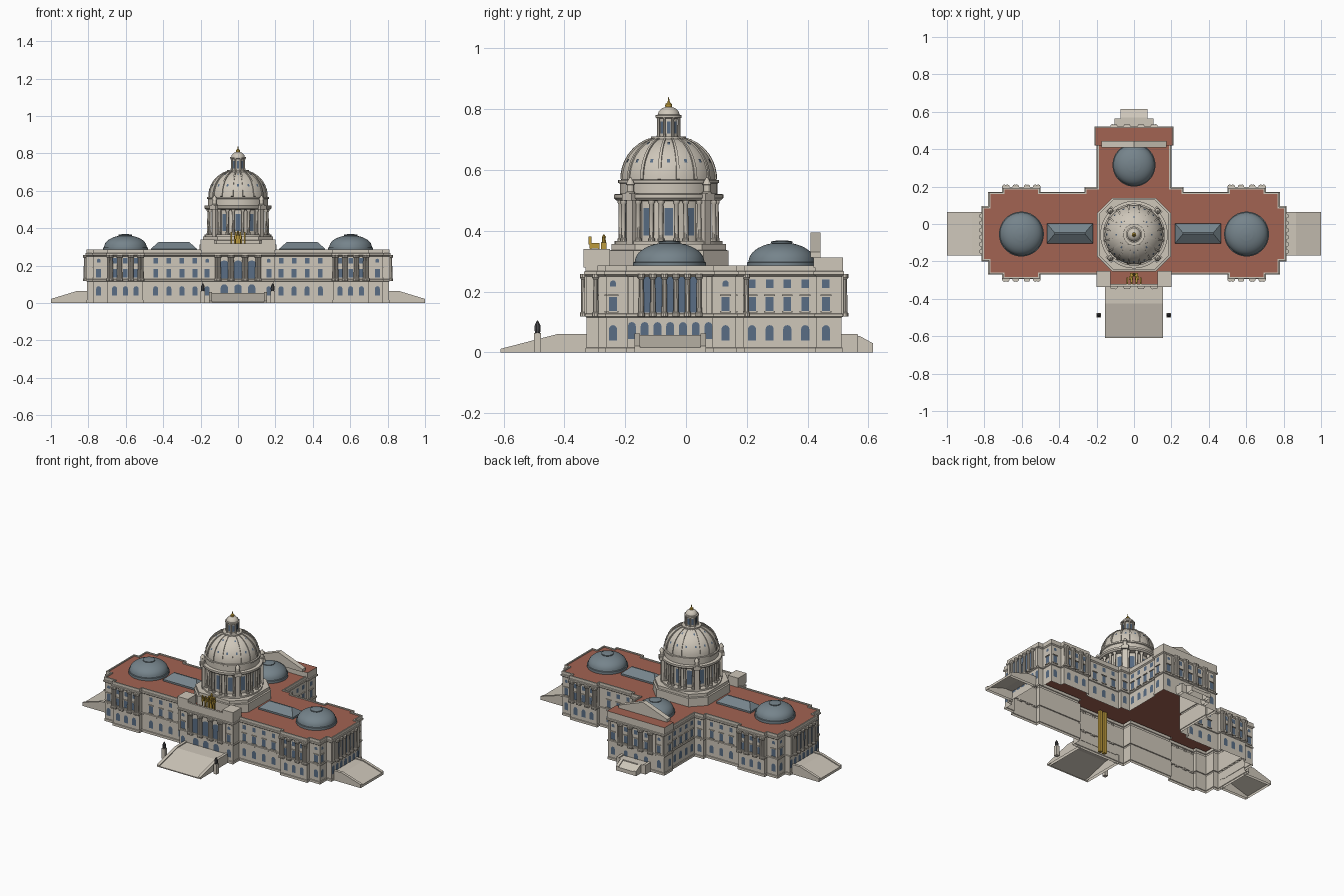
import bpy, bmesh
from math import sin, cos, pi, radians
from mathutils import Vector

if "Cube" in bpy.data.objects:
    bpy.data.objects.remove(bpy.data.objects["Cube"])


def material(name, rgb):
    m = bpy.data.materials.new(name)
    m.use_nodes = True
    m.diffuse_color = (*rgb, 1)
    m.node_tree.nodes["Principled BSDF"].inputs["Base Color"].default_value = (*rgb, 1)
    return m


STONE = material("pale stone", (0.62, 0.57, 0.49))
RED = material("terracotta roof", (0.36, 0.125, 0.085))
SLATE = material("slate grey", (0.18, 0.23, 0.26))
GLASS = material("blue glass", (0.1, 0.155, 0.235))
GOLD = material("gold", (0.5, 0.32, 0.045))
BRONZE = material("dark bronze", (0.07, 0.07, 0.075))


class Part:
    """Collects pieces in one mesh; each piece is lofted through closed rings."""

    def __init__(self, name, *mats):
        self.name, self.mats, self.bm = name, mats, bmesh.new()

    def loft(self, rings, bottom=True, top=True, top_mat=0):
        rows = [[self.bm.verts.new(p) for p in r] for r in rings]
        n = len(rows[0])
        for a, b in zip(rows, rows[1:]):
            for i in range(n):
                j = (i + 1) % n
                self.bm.faces.new((a[i], a[j], b[j], b[i]))
        if bottom:
            self.bm.faces.new(rows[0][::-1])
        if top:
            self.bm.faces.new(rows[-1]).material_index = top_mat

    def box(self, x0, x1, y0, y1, z0, z1, **kw):
        ring = [(x0, y0), (x1, y0), (x1, y1), (x0, y1)]
        self.loft([[(x, y, z) for x, y in ring] for z in (z0, z1)], **kw)

    def lathe(self, cx, cy, profile, segs=12, **kw):
        angles = [2 * pi * (i + 0.5) / segs for i in range(segs)]
        self.loft([[(cx + r * cos(a), cy + r * sin(a), z) for a in angles]
                   for r, z in profile], **kw)

    def finish(self, smooth=False, recalc=True):
        if recalc:
            bmesh.ops.recalc_face_normals(self.bm, faces=self.bm.faces)
        mesh = bpy.data.meshes.new(self.name)
        self.bm.to_mesh(mesh)
        self.bm.free()
        for m in self.mats:
            mesh.materials.append(m)
        ob = bpy.data.objects.new(self.name, mesh)
        bpy.context.collection.objects.link(ob)
        if smooth:
            bpy.ops.object.select_all(action="DESELECT")
            ob.select_set(True)
            bpy.context.view_layer.objects.active = ob
            bpy.ops.object.shade_smooth_by_angle(angle=radians(35))


CY = -0.057   # middle of the great dome in y

# Main walls: a mirrored cross plan, lofted through plinth, band, cornice and parapet
half = [(.2, -.335), (.2, -.27), (.5, -.27), (.5, -.295), (.705, -.295), (.705, -.27),
        (.78, -.27), (.78, -.2), (.815, -.2), (.815, .095), (.78, .095), (.78, .172),
        (.705, .172), (.705, .197), (.5, .197), (.5, .172), (.265, .172), (.265, .197),
        (.2, .197), (.2, .42), (.21, .42), (.21, .52)]
plan = [Vector(p) for p in half + [(-x, y) for x, y in reversed(half)]]


def offset_plan(d, z):
    ring = []
    for i, p in enumerate(plan):
        e = [(p - plan[i - 1]).normalized(), (plan[(i + 1) % len(plan)] - p).normalized()]
        q = p + d * sum((Vector((v.y, -v.x)) for v in e), Vector((0, 0)))
        ring.append((q.x, q.y, z))
    return ring


walls = Part("main_walls", STONE, RED)
walls.loft([offset_plan(d, z) for d, z in [
    (-.005, 0), (-.005, .015), (-.008, .017), (-.008, .115), (-.003, .118), (-.003, .126),
    (-.008, .128), (-.008, .25), (0, .256), (0, .266), (-.004, .268), (-.004, .286),
    (-.012, .286), (-.012, .279)]], bottom=False, top_mat=1)
walls.finish(recalc=False)

# Raised rear attic with its gable
attic = Part("rear_attic", STONE, RED)
attic.box(-.206, .206, .42, .516, .279, .312, top_mat=1, bottom=False)
attic.loft([[(-.175, y, .312), (.175, y, .312), (.175, y, .33), (0, y, .395), (-.175, y, .33)]
            for y in (.41, .443)])
attic.finish()

# Front attic blocks and parapet
front = Part("front_attic", STONE)
for s in (-1, 1):
    front.box(*sorted((s * .125, s * .2)), -.337, -.25, .28, .34, bottom=False)
front.box(-.125, .125, -.335, -.322, .28, .318, bottom=False)
front.finish()

# Windows, sills, columns and pilasters along the facades
windows = Part("windows", GLASS)
trim = Part("sills_and_pilasters", STONE)
columns = Part("portico_columns", STONE)
SOUTH, NORTH, EAST, WEST = (0, -1), (0, 1), (1, 0), (-1, 0)


def window(x, y, n, w, z0, z1, arch=False):
    ux, uy = -n[1], n[0]
    h = w / 2
    pts = [(-h, z0), (h, z0)]
    if arch:
        pts += [(h * cos(k * pi / 6), z1 - h + h * sin(k * pi / 6)) for k in range(7)]
    else:
        pts += [(h, z1), (-h, z1)]
    windows.bm.faces.new([windows.bm.verts.new(
        (x + ux * t + n[0] * .002, y + uy * t + n[1] * .002, z)) for t, z in pts])


def slab(x, y, n, w, z0, z1, depth):
    hx = w / 2 * abs(n[1])
    hy = w / 2 * abs(n[0])
    trim.box(min(x - hx, x + n[0] * depth), max(x + hx, x + n[0] * depth),
             min(y - hy, y + n[1] * depth), max(y + hy, y + n[1] * depth), z0, z1)


def bay(x, y, n, rows="gmt"):
    if "g" in rows:
        window(x, y, n, .027, .04, .09, True)
    if "m" in rows:
        window(x, y, n, .026, .137, .183)
        slab(x, y, n, .036, .131, .136, .006)
        slab(x, y, n, .036, .186, .19, .006)
    if "t" in rows:
        window(x, y, n, .024, .212, .24)
    if "o" in rows:
        window(x, y, n, .02, .217, .237, True)


def column(x, y, n):
    columns.lathe(x + n[0] * .01, y + n[1] * .01, [
        (.012, .118), (.012, .13), (.009, .133), (.0075, .24), (.012, .246), (.012, .258)], 10)


for s, side in ((1, EAST), (-1, WEST)):
    for n, y_wing, y_pav in ((SOUTH, -.262, -.287), (NORTH, .164, .189)):
        for x in (.23, .30, .37, .44):                       # long wings
            bay(s * x, y_wing if x > .25 or n == SOUTH else .189, n)
        bay(s * .745, y_wing, n, "gmo")                      # outer corners
        for x in (.545, .6025, .66):                         # pavilions
            bay(s * x, y_pav, n)
        for x in (.512, .528, .567, .578, .627, .638, .677, .693):
            column(s * x, y_pav, n)
    for y in (-.24, .13):                                    # end corners
        bay(s * .772, y, side, "gmo")
    for k in range(7):                                       # end porticos
        window(s * .807, -.052 + (k - 3) * .042, side, .026, .045, .1, True)
    for k in range(5):
        window(s * .807, -.052 + (k - 2) * .038, side, .027, .132, .248)
    for k in range(6):
        column(s * .807, -.052 + (k - 2.5) * .038, side)
    for y in (-.18, .076):
        slab(s * .807, y, side, .018, .128, .25, .006)
    for y in (.217, .275, .333, .392, .46):                  # rear wing flanks
        bay(s * (.202 if y > .42 else .192), y, side)
    bay(s * .165, -.327, SOUTH, "gmo")                       # centre front
    bay(s * .165, .512, NORTH, "gmo")                        # rear front
    for x in (.03, .045, .1, .115):
        column(s * x, -.327, SOUTH)
        column(s * x, .512, NORTH)
    for x in (.135, .19):
        slab(s * x, -.327, SOUTH, .014, .128, .25, .006)
        slab(s * x, .512, NORTH, .014, .128, .25, .006)
for x in (-.073, 0, .073):
    window(x, -.327, SOUTH, .054, .132, .228, True)
    window(x, -.327, SOUTH, .04, .04, .1, True)
    bay(x, .512, NORTH)

# Entrance stairs: sloping flight between two cheek walls
stairs = Part("entrance_stairs", STONE)


def stair(cx, cy, n, half_w, landing, run, h, foot):
    ux, uy = -n[1], n[0]
    for a, b, dz in ((-half_w, -half_w + .018, 0), (-half_w + .018, half_w - .018, -.006),
                     (half_w - .018, half_w, 0)):
        prof = [(0, 0), (run, 0), (run, foot + dz), (landing, h + dz), (0, h + dz)]
        rows = [[stairs.bm.verts.new((cx + n[0] * d + ux * t, cy + n[1] * d + uy * t, z))
                 for d, z in prof] for t in (a, b)]
        for r in rows:
            stairs.bm.faces.new(r)
        for i in range(1, 4):
            stairs.bm.faces.new((rows[0][i], rows[0][i + 1], rows[1][i + 1], rows[1][i]))


stair(0, -.325, SOUTH, .156, .1, .285, .06, .012)
stair(.805, -.052, EAST, .117, .06, .195, .063, .022)
stair(-.805, -.052, WEST, .117, .06, .195, .063, .022)
stair(0, .51, NORTH, .105, .054, .055, .06, .058)
stair(0, .56, NORTH, .072, .01, .055, .055, .03)
stairs.finish()
windows.finish(recalc=False)
trim.finish()
columns.finish(smooth=True)

# Lamp posts beside the front stairs
lamps = Part("lamp_posts", STONE)
lanterns = Part("lamp_lanterns", BRONZE)
for x in (-.188, .185):
    lamps.box(x - .012, x + .012, -.5, -.476, 0, .064)
    lanterns.lathe(x, -.488, [(.009, .064), (.011, .075), (.01, .09), (.002, .105)], 8)
lamps.finish()
lanterns.finish()

# Small domes and hipped skylights
domes = Part("small_domes", SLATE, STONE)
for x, y, r in ((-.602, -.054, .12), (.602, -.054, .12), (0, .315, .115)):
    domes.lathe(x, y, [(r, .28), (r, .296), (r * .96, .298)] +
                [(r * .95 * cos(a), .3 + .062 * sin(a)) for a in
                 [k * pi / 20 for k in range(1, 9)]] +
                [(.036, .36), (.036, .365), (.012, .369)], 40, bottom=False)
domes.finish(smooth=True)
skylights = Part("skylights", SLATE)
for s in (-1, 1):
    skylights.loft([[(s * .343 + i * a, -.05 + j * b, z) for i, j in
                     ((-1, -1), (1, -1), (1, 1), (-1, 1))]
                    for a, b, z in ((.123, .053, .279), (.123, .053, .29), (.082, .004, .326))],
                   bottom=False)
skylights.finish()

# Chamfered base of the great dome
base = Part("dome_base", STONE)


def octagon(h, c, z):
    pts = [(h, -c), (h, c), (c, h), (-c, h), (-h, c), (-h, -c), (-c, -h), (c, -h)]
    return [(x, CY + y, z) for x, y in pts]


base.loft([octagon(.197, .115, .28), octagon(.197, .115, .335), octagon(.188, .11, .337),
           octagon(.188, .11, .356)], bottom=False)
base.finish()

# Drum, cornices and dome shell
dome_curve = [(.157, .568), (.156, .585), (.152, .605), (.144, .627), (.132, .648),
              (.115, .668), (.093, .686), (.07, .698), (.05, .704)]
drum = Part("great_dome", STONE)
drum.lathe(0, CY, [(.178, .354), (.178, .366), (.14, .366), (.14, .498), (.172, .5),
                   (.18, .508), (.18, .52), (.16, .522), (.16, .555), (.166, .558),
                   (.166, .567)] + dome_curve, 64, bottom=False)
drum.lathe(0, CY, [(.058, .698), (.058, .711), (.03, .711), (.03, .77), (.043, .772),
                   (.043, .78), (.036, .782), (.033, .792), (.022, .803), (.008, .808)], 32)
drum.finish(smooth=True)

# Ribs, drum columns, buttresses with turrets and lantern columns
ribs = Part("dome_ribs", STONE)
dcols = Part("drum_columns", STONE)
turrets = Part("drum_buttresses", STONE)
panes = Part("dome_windows", GLASS)


def turn(a, r, t, z):
    return (r * cos(a) - t * sin(a), CY + r * sin(a) + t * cos(a), z)


def pane(a, r0, r1, w, z0, z1):
    panes.bm.faces.new([panes.bm.verts.new(turn(a, r, t, z)) for r, t, z in
                        ((r0, -w, z0), (r0, w, z0), (r1, w, z1), (r1, -w, z1))])


for k in range(16):
    a = 2 * pi * (k + .5) / 16
    ribs.loft([[turn(a, r - .004, -w, z - .003), turn(a, r + .004, -w, z + .003),
                turn(a, r + .004, w, z + .003), turn(a, r - .004, w, z - .003)]
               for (r, z), w in zip(dome_curve, [.006 - .0004 * i for i in range(9)])])
    pane(2 * pi * k / 16, .149, .143, .005, .624, .636)
    if k % 2 == 0:
        pane(2 * pi * k / 16, .1, .09, .004, .684, .6915)
for k in range(12):
    a = 2 * pi * k / 12
    pane(a, .142, .142, .014, .385, .475)
    for d in (-.16, .16):
        p = turn(a + d, .159, 0, 0)
        dcols.lathe(p[0], p[1], [(.011, .366), (.011, .374), (.0085, .377), (.0075, .487),
                                 (.011, .492), (.011, .5)], 10)
for k in range(8):
    a = 2 * pi * k / 8
    pane(a, .0315, .0315, .006, .72, .76)
    p = turn(a + pi / 8, .037, 0, 0)
    dcols.lathe(p[0], p[1], [(.006, .711), (.005, .715), (.0045, .765), (.006, .772)], 8)
for k in range(4):
    a = pi / 4 + k * pi / 2
    for r0, r1, w, z0, z1 in ((.135, .183, .014, .356, .5), (.135, .194, .022, .5, .522)):
        turrets.loft([[turn(a, r, t, z) for r, t in
                       ((r0, -w), (r1, -w), (r1, w), (r0, w))] for z in (z0, z1)])
    p = turn(a, .178, 0, 0)
    turrets.lathe(p[0], p[1], [(.016, .52), (.016, .527), (.012, .53), (.012, .55),
                               (.015, .552), (.011, .562), (.003, .575)], 12)
ribs.finish(smooth=True)
dcols.finish(smooth=True)
turrets.finish()
panes.finish(recalc=False)

# Gold finial on the lantern
finial = Part("gold_finial", GOLD)
finial.lathe(0, CY, [(.009, .803), (.012, .81), (.011, .817), (.004, .823), (.003, .828),
                     (.001, .84)], 16)
finial.finish(smooth=True)

# Gold four-horse chariot on tall hidden supports
chariot = Part("gold_chariot", GOLD)
for x in (-.036, -.013, .013, .036):
    chariot.box(x - .005, x + .005, -.317, -.285, .342, .36)
    chariot.box(x - .004, x + .004, -.32, -.31, .355, .381)
    for y in (-.315, -.29):
        chariot.box(x - .003, x + .003, y, y + .005, .28, .345)
chariot.box(-.022, .022, -.28, -.262, .28, .362)
chariot.lathe(0, -.27, [(.008, .36), (.006, .375), (.007, .38), (.002, .388)], 8)
for s in (-1, 1):
    chariot.box(s * .016 - .01, s * .016 + .01, -.3, -.28, .002, .3)
chariot.finish()
